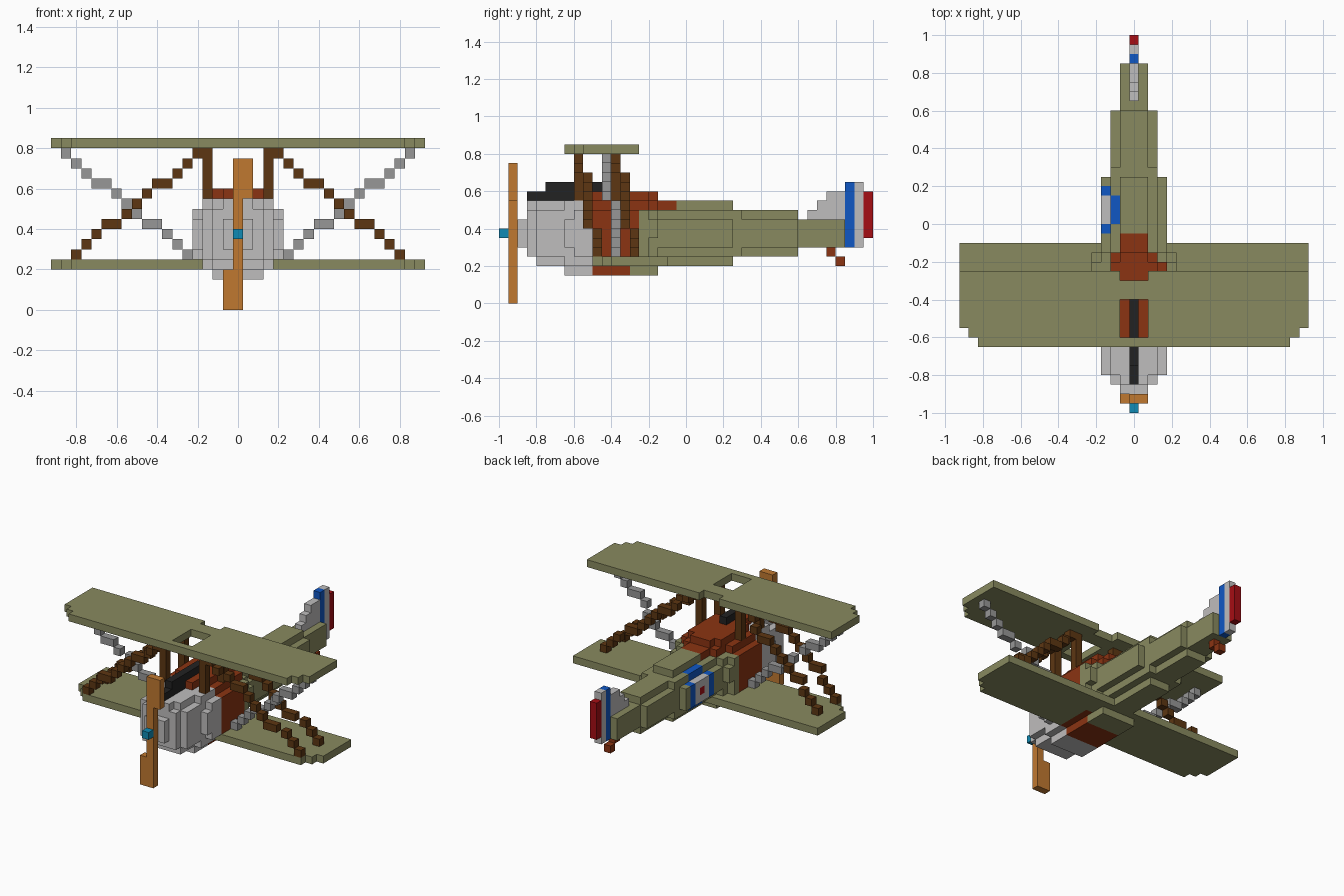
import bpy
import bmesh
from mathutils import Vector

cube = bpy.data.objects.get("Cube")
if cube:
    bpy.data.objects.remove(cube, do_unlink=True)

U = 0.05                     # edge of one block
COLOURS = {
    "olive": (0.25, 0.255, 0.115), "light_grey": (0.52, 0.51, 0.51),
    "strut_grey": (0.31, 0.31, 0.31), "dark_brown": (0.11, 0.037, 0.006),
    "rust": (0.26, 0.034, 0.006), "orange_wood": (0.53, 0.19, 0.03),
    "blue": (0.005, 0.095, 0.55), "teal": (0.005, 0.26, 0.46),
    "red": (0.38, 0.004, 0.007), "black": (0.016, 0.016, 0.016),
}
mats = {}
for name, rgb in COLOURS.items():
    m = bpy.data.materials.new(name)
    m.use_nodes = True
    m.diffuse_color = (*rgb, 1)
    m.node_tree.nodes["Principled BSDF"].inputs["Base Color"].default_value = (*rgb, 1)
    mats[name] = m

grid = {}                    # block -> part name
part_colour = {}


def block(part, colour, x, y, z):
    """Fill blocks: x inclusive (or a half width), y and z half open."""
    part_colour[part] = colour
    x0, x1 = x if isinstance(x, tuple) else (-x, x)
    for i in range(x0, x1 + 1):
        for j in range(*y):
            for k in range(*z):
                grid[i, j, k] = part


def clear(x, y, z):
    for i in range(-x, x + 1):
        for j in range(*y):
            for k in range(*z):
                grid.pop((i, j, k), None)


# Wings with stepped front corners
for part, y, z in (("upper_wing", -13, 16), ("lower_wing", -10, 4)):
    for half, a, b in ((16, 0, 1), (17, 1, 2), (18, 2, 8)):
        block(part, "olive", half, (y + a, y + b), (z, z + 1))
clear(1, (-12, -8), (16, 17))
clear(1, (-6, -5), (16, 17))

# Engine cowl, stepped out from the nose
for half, y, z in ((1, (-18, -17), (6, 9)),
                   (2, (-17, -16), (5, 10)), (1, (-17, -16), (5, 11)),
                   (3, (-16, -10), (5, 10)), (2, (-16, -10), (4, 11)),
                   (4, (-13, -12), (6, 9)), (4, (-12, -10), (5, 10)),
                   (3, (-13, -10), (4, 11)), (2, (-13, -10), (3, 11))):
    block("engine_cowl", "light_grey", half, y, z)

# Rear fuselage, olive, tapering to the tail
for half, y, z in ((4, (-5, -4), (5, 10)), (4, (-4, -3), (7, 9)),
                   (3, (-5, -3), (4, 10)), (2, (-6, -3), (3, 10)),
                   (3, (-3, 5), (6, 9)), (2, (-3, 5), (5, 10)), (1, (-3, 5), (4, 11)),
                   (2, (5, 12), (6, 9)), (1, (5, 12), (5, 10)),
                   (2, (5, 6), (5, 10)),
                   (1, (12, 17), (6, 9))):
    block("rear_fuselage", "olive", half, y, z)

# Cabin midsection and raised deck
for half, y, z in ((4, (-10, -5), (5, 10)), (3, (-10, -5), (4, 11)),
                   (2, (-10, -6), (3, 11)),
                   (2, (-5, -3), (10, 11)), (1, (-3, -1), (10, 11)),
                   (1, (-12, -3), (11, 12)), (2, (-10, -4), (11, 12))):
    block("cabin", "rust", half, y, z)
block("cabin", "rust", (3, 3), (-5, -4), (10, 11))

# Gun along the centre line
block("gun", "black", 0, (-17, -15), (11, 12))
block("gun", "black", 0, (-15, -12), (11, 13))
block("gun", "black", 0, (-12, -8), (12, 13))

# Wing struts: one block row per height, some rows two blocks wide
brown_rows = {15: (4, 4), 14: (5, 5), 13: (6, 6), 12: (7, 8), 11: (9, 9), 10: (10, 10),
              9: (11, 11), 8: (12, 13), 7: (14, 14), 6: (15, 15), 5: (16, 16)}
for side, s in (("left", 1), ("right", -1)):
    for k, (a, b) in brown_rows.items():
        lean = 0 if k >= 14 else 1 if k >= 8 else 2
        span = tuple(sorted((s * a, s * b)))
        for pos, y in (("front", -12), ("rear", -8)):
            block(f"{pos}_strut_{side}", "dark_brown", span,
                  (y + lean, y + lean + 1), (k, k + 1))
        # crossing strut uses the same stair, mirrored across the bay
        cross = tuple(sorted((s * (21 - a), s * (21 - b))))
        y = -9 if k >= 11 else -8
        block(f"cross_strut_{side}", "strut_grey", cross, (y, y + 1), (k, k + 1))
    # Short posts holding the upper wing above the cabin
    for pos, y in (("front", -12), ("rear", -8)):
        block(f"{pos}_post_{side}", "dark_brown", (3 * s, 3 * s), (y, y + 1), (11, 16))

# Propeller and hub
block("propeller", "orange_wood", (0, 1), (-19, -18), (11, 15))
block("propeller", "orange_wood", 0, (-19, -18), (4, 11))
block("propeller", "orange_wood", (-1, 0), (-19, -18), (0, 4))
block("propeller_hub", "teal", 0, (-20, -19), (7, 8))

# Tail fin with coloured rudder bands
for y0, y1, top in ((13, 14, 10), (14, 15, 11), (15, 17, 12)):
    block("tail_fin", "light_grey", 0, (y0, y1), (9, top))
block("rudder_front_band", "blue", 0, (17, 18), (6, 13))
block("rudder_middle_band", "light_grey", 0, (18, 19), (6, 13))
block("rudder_rear_band", "red", 0, (19, 20), (7, 12))

# Tail skid
block("tail_skid", "rust", 0, (15, 16), (5, 6))
block("tail_skid", "rust", 0, (16, 17), (4, 5))

# Round marking on one side of the fuselage
block("marking_ring", "blue", (-3, -3), (-1, 4), (6, 9))
block("marking_ring", "blue", (-2, -2), (0, 3), (5, 10))
block("marking_field", "light_grey", (-3, -3), (0, 3), (6, 9))
block("marking_centre", "red", (-3, -3), (1, 2), (7, 8))

# Turn every part into a mesh of its exposed block faces
SIDES = [Vector(d) for d in ((1, 0, 0), (-1, 0, 0), (0, 1, 0),
                             (0, -1, 0), (0, 0, 1), (0, 0, -1))]
for part, colour in part_colour.items():
    bm = bmesh.new()
    for cell in [c for c, p in grid.items() if p == part]:
        centre = Vector((cell[0], cell[1] + 0.5, cell[2] + 0.5))
        for n in SIDES:
            if tuple(int(cell[a] + n[a]) for a in range(3)) in grid:
                continue
            u = Vector((n.y, n.z, n.x))
            v = n.cross(u)
            bm.faces.new([bm.verts.new((centre + (n + a * u + b * v) / 2) * U)
                          for a, b in ((-1, -1), (1, -1), (1, 1), (-1, 1))])
    bmesh.ops.remove_doubles(bm, verts=bm.verts, dist=0.001)
    bmesh.ops.dissolve_limit(bm, angle_limit=0.02, verts=bm.verts, edges=bm.edges)
    mesh = bpy.data.meshes.new(part)
    bm.to_mesh(mesh)
    bm.free()
    mesh.materials.append(mats[colour])
    bpy.context.collection.objects.link(bpy.data.objects.new(part, mesh))
